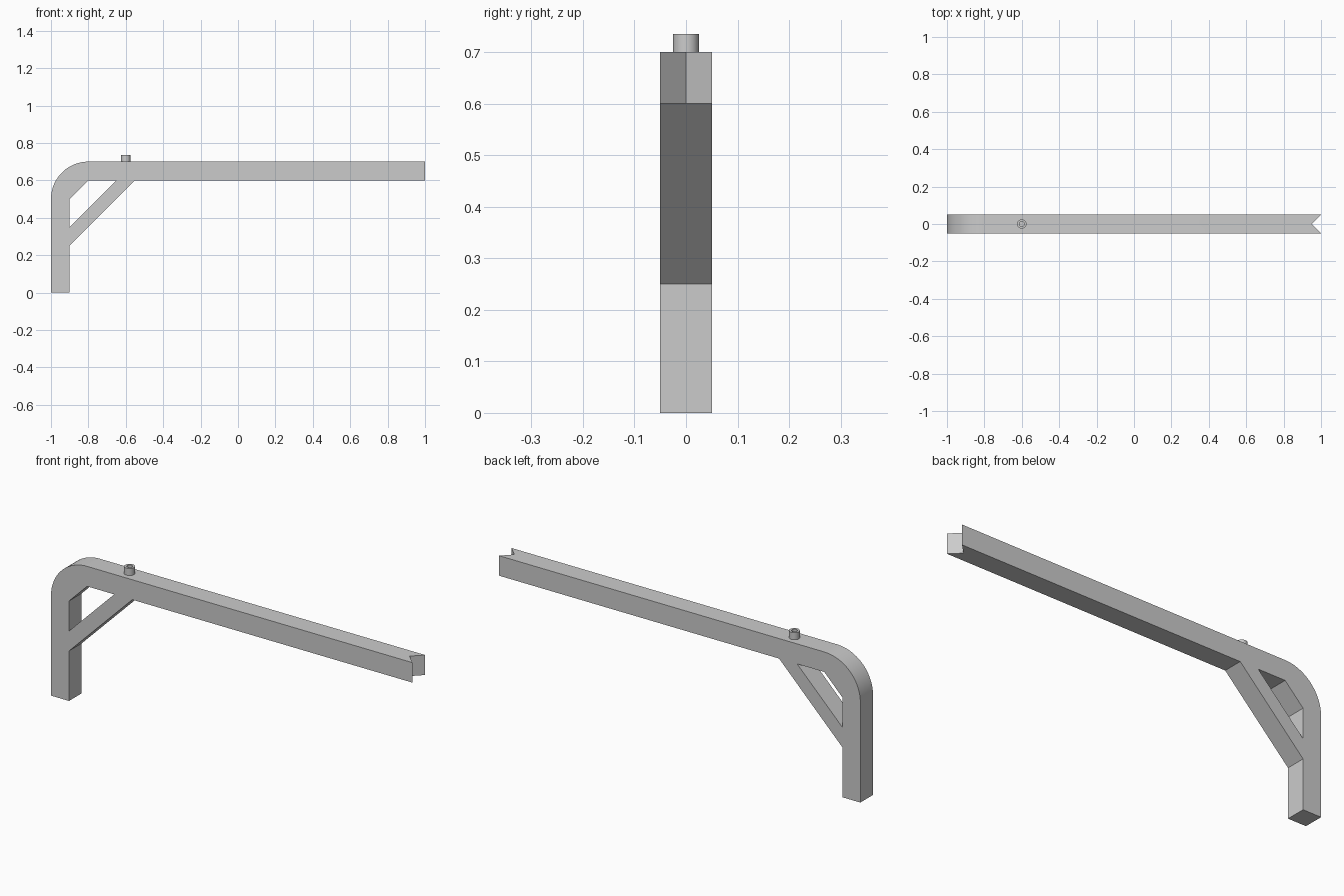
import bpy, bmesh
from math import sin, cos, pi, radians

cube = bpy.data.objects.get("Cube")
if cube:
    bpy.data.objects.remove(cube, do_unlink=True)

grey = bpy.data.materials.new("plain_grey")
grey.use_nodes = True
colour = (0.6, 0.6, 0.6, 1)
grey.diffuse_color = colour
grey.node_tree.nodes["Principled BSDF"].inputs["Base Color"].default_value = colour

HALF = 0.05  # half the bar width


def finish(obj):
    """Assign the material and smooth only the rounded surfaces."""
    obj.data.materials.clear()
    obj.data.materials.append(grey)
    bpy.ops.object.select_all(action="DESELECT")
    obj.select_set(True)
    bpy.context.view_layer.objects.active = obj
    bpy.ops.object.shade_smooth_by_angle(angle=radians(30))


def extruded_outline(name, loops):
    """Extrude closed x-z loops along y; inner loops become openings."""
    curve = bpy.data.curves.new(name + "_outline", "CURVE")
    curve.dimensions = "2D"
    curve.fill_mode = "BOTH"
    curve.extrude = HALF
    for loop in loops:
        spline = curve.splines.new("POLY")
        spline.points.add(len(loop) - 1)
        for point, (x, z) in zip(spline.points, loop):
            point.co = (x, z, 0, 1)
        spline.use_cyclic_u = True
    source = bpy.data.objects.new(name + "_source", curve)
    bpy.context.collection.objects.link(source)
    depsgraph = bpy.context.evaluated_depsgraph_get()
    mesh = bpy.data.meshes.new_from_object(source.evaluated_get(depsgraph))
    bpy.data.objects.remove(source, do_unlink=True)
    mesh.name = name
    obj = bpy.data.objects.new(name, mesh)
    bpy.context.collection.objects.link(obj)
    return obj


# Bracket: post, rounded corner, long arm and diagonal brace in one outline
corner = [(-0.8 + 0.2 * cos(a), 0.5 + 0.2 * sin(a))
          for a in (pi / 2 + pi / 2 * i / 24 for i in range(25))]
outline = [(-1, 0), (-0.9, 0), (-0.9, 0.25), (-0.55, 0.6), (1, 0.6), (1, 0.7)] + corner
opening = [(-0.9, 0.35), (-0.9, 0.5), (-0.8, 0.6), (-0.65, 0.6)]
bracket = extruded_outline("bracket_arm", [outline, opening])

# Stand the outline upright and push in the V notch at the arm's end
bm = bmesh.new()
bm.from_mesh(bracket.data)
for v in bm.verts:
    x, z, y = v.co
    v.co = (x, y, z)
bmesh.ops.remove_doubles(bm, verts=bm.verts, dist=1e-5)
bmesh.ops.bisect_plane(bm, geom=bm.verts[:] + bm.edges[:] + bm.faces[:],
                       plane_co=(0, 0, 0), plane_no=(0, 1, 0))
for v in bm.verts:
    if v.co.x > 0.99 and abs(v.co.y) < 0.001:
        v.co.x = 0.95
bmesh.ops.recalc_face_normals(bm, faces=bm.faces)
bm.to_mesh(bracket.data)
bm.free()
finish(bracket)

# Small hollow collar on top of the arm
SIDES = 32
bm = bmesh.new()
section = [(0.025, 0.7), (0.025, 0.735), (0.0135, 0.735), (0.0135, 0.7)]
rings = [[bm.verts.new((-0.6 + r * cos(2 * pi * i / SIDES), r * sin(2 * pi * i / SIDES), z))
          for i in range(SIDES)] for r, z in section]
for lower, upper in zip(rings, rings[1:] + rings[:1]):
    for i in range(SIDES):
        j = (i + 1) % SIDES
        bm.faces.new((lower[i], lower[j], upper[j], upper[i]))
bmesh.ops.recalc_face_normals(bm, faces=bm.faces)
mesh = bpy.data.meshes.new("collar")
bm.to_mesh(mesh)
bm.free()
collar = bpy.data.objects.new("collar", mesh)
bpy.context.collection.objects.link(collar)
finish(collar)
